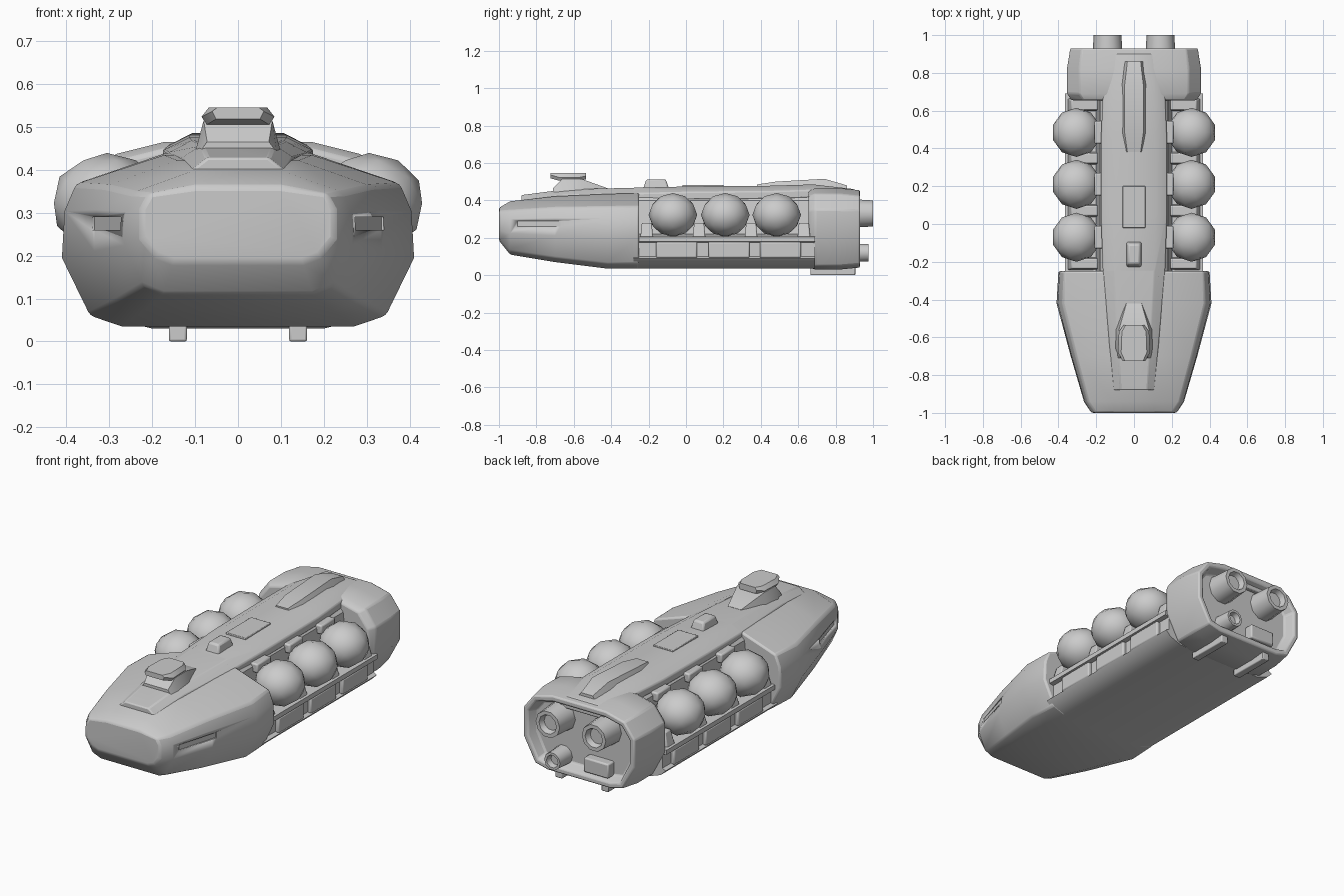
import bpy, bmesh, math
from mathutils import Vector

if "Cube" in bpy.data.objects:
    bpy.data.objects.remove(bpy.data.objects["Cube"], do_unlink=True)

grey = bpy.data.materials.new("hull_grey")
grey.use_nodes = True
grey.diffuse_color = (0.6, 0.6, 0.6, 1)
grey.node_tree.nodes["Principled BSDF"].inputs["Base Color"].default_value = (0.6, 0.6, 0.6, 1)


def finish(bm, name, angle=35, bevel=0.0):
    bmesh.ops.recalc_face_normals(bm, faces=bm.faces)
    mesh = bpy.data.meshes.new(name)
    bm.to_mesh(mesh)
    bm.free()
    ob = bpy.data.objects.new(name, mesh)
    bpy.context.collection.objects.link(ob)
    mesh.materials.append(grey)
    if bevel:
        mod = ob.modifiers.new("soft_edges", 'BEVEL')
        mod.width = bevel
        mod.segments = 2
        mod.limit_method = 'ANGLE'
    bpy.ops.object.select_all(action='DESELECT')
    ob.select_set(True)
    bpy.context.view_layer.objects.active = ob
    bpy.ops.object.shade_smooth_by_angle(angle=math.radians(angle))
    return ob


def loft(name, sections, angle=35, bevel=0.0, recess=0.0):
    """Join mirrored half sections [(y, [(x, z), ...]), ...] into a closed body."""
    bm = bmesh.new()
    rings = []
    for y, half in sections:
        full = half + [(-x, z) for x, z in reversed(half)]
        rings.append([bm.verts.new((x, y, z)) for x, z in full])
    n = len(rings[0])
    for a, b in zip(rings, rings[1:]):
        for i in range(n):
            j = (i + 1) % n
            bm.faces.new((a[i], a[j], b[j], b[i]))
    bm.faces.new(rings[0])
    end = bm.faces.new(rings[-1])
    bmesh.ops.recalc_face_normals(bm, faces=bm.faces)
    if recess:
        bmesh.ops.inset_region(bm, faces=[end], thickness=0.03)
        bmesh.ops.inset_region(bm, faces=[end], thickness=0.02, depth=-recess)
    return finish(bm, name, angle, bevel)


def box(name, centre, size, bevel=0.006, taper=1.0, turn=0.0):
    bm = bmesh.new()
    bmesh.ops.create_cube(bm, size=1)
    for v in bm.verts:
        k = taper if v.co.z > 0 else 1
        v.co = Vector((v.co.x * size[0] * k, v.co.y * size[1] * k, v.co.z * size[2]))
    ob = finish(bm, name, 35, bevel)
    ob.location = centre
    ob.rotation_euler.z = turn
    return ob


def nozzle(name, x, z, radius, start, end):
    """Tapered tube with a shallow mouth, pointing backwards."""
    rings = [(radius, start), (radius * 0.86, end), (radius * 0.62, end), (radius * 0.5, end - 0.03)]
    bm = bmesh.new()
    loops = []
    for r, y in rings:
        loops.append([bm.verts.new((x + r * math.cos(t * math.tau / 10), y, z + r * math.sin(t * math.tau / 10)))
                      for t in range(10)])
    for a, b in zip(loops, loops[1:]):
        for i in range(10):
            bm.faces.new((a[i], a[(i + 1) % 10], b[(i + 1) % 10], b[i]))
    bm.faces.new(loops[0])
    bm.faces.new(loops[-1])
    finish(bm, name, 40)


# Wedge shaped bow with a broad blunt nose and sloping shoulders
shape = [(0.66, 0), (0.84, 0.06), (1, 0.38), (0.985, 0.64), (0.92, 0.79), (0.42, 0.95)]
nose = [(0.15, 0.185), (0.19, 0.20), (0.225, 0.24), (0.225, 0.31), (0.205, 0.345), (0.10, 0.36)]
stations = [(-0.94, 0.265, 0.11, 0.41), (-0.7, 0.335, 0.07, 0.44),
            (-0.42, 0.41, 0.035, 0.455), (-0.25, 0.40, 0.035, 0.46)]
bow = loft("bow_hull", [(-1.0, nose)] + [(y, [(w * u, lo + (hi - lo) * v) for u, v in shape])
                                         for y, w, lo, hi in stations], 45, 0.01)

# Slots cut in the bow cheeks
for side, tag in ((1, "left"), (-1, "right")):
    cutter = box(tag + "_slot_cutter", (side * 0.315, -0.79, 0.275), (0.03, 0.24, 0.03), 0, 1, -side * 0.28)
    cutter.hide_render = True
    cutter.hide_viewport = True
    cutter.display_type = 'WIRE'
    cut = bow.modifiers.new(tag + "_slot", 'BOOLEAN')
    cut.operation = 'DIFFERENCE'
    cut.object = cutter

# Middle body: keel, shallow side groove, tank shelf and central wall
middle = [(0.26, 0.035), (0.33, 0.06), (0.36, 0.09), (0.34, 0.10), (0.34, 0.175),
          (0.365, 0.18), (0.365, 0.205), (0.20, 0.22), (0.18, 0.40), (0.13, 0.455)]
loft("middle_body", [(-0.28, middle), (0.69, middle)])

# Stern block with a recessed back
stern = [(0.20, 0.03), (0.28, 0.05), (0.355, 0.19), (0.355, 0.35), (0.29, 0.435), (0.17, 0.465)]


def shrink(k):
    return [(x * k, 0.245 + (z - 0.245) * k) for x, z in stern]


loft("stern_block", [(0.655, shrink(0.93)), (0.69, stern), (0.82, stern), (0.93, shrink(0.95))],
     32, 0.008, recess=0.055)

# Raised spine along the top
loft("spine", [(y, [(w, z - 0.07), (w, z - 0.03), (w * 0.65, z)]) for y, w, z in
               ((-0.88, 0.11, 0.428), (-0.65, 0.13, 0.458), (-0.25, 0.165, 0.468),
                (0.05, 0.175, 0.475), (0.45, 0.175, 0.478), (0.68, 0.165, 0.485), (0.90, 0.14, 0.46))], 35, 0.006)
loft("rear_ridge", [(y, [(w, 0.46), (w * 0.7, z)]) for y, w, z in
                    ((0.38, 0.05, 0.485), (0.48, 0.07, 0.50), (0.74, 0.07, 0.515), (0.86, 0.05, 0.48))])

# Bridge tower with overhanging head
loft("bridge_neck", [(y, [(w, 0.44), (w * 0.8, z)]) for y, w, z in
                     ((-0.71, 0.09, 0.465), (-0.66, 0.10, 0.515), (-0.56, 0.10, 0.515), (-0.42, 0.05, 0.465))])
loft("bridge_head", [(y, [(w * 0.85, lo), (w, lo + 0.018), (w * 0.8, 0.545)]) for y, w, lo in
                     ((-0.725, 0.06, 0.518), (-0.68, 0.085, 0.505), (-0.57, 0.08, 0.505), (-0.535, 0.055, 0.512))])

# Small dorsal hatches
box("dorsal_turret", (0, -0.16, 0.485), (0.085, 0.14, 0.055), 0.01, 0.75)
box("dorsal_plate", (0, 0.09, 0.477), (0.12, 0.22, 0.012), 0.003)

# Spherical tanks, saddles and side fittings
for side, tag in ((1, "left"), (-1, "right")):
    for i, y in enumerate((-0.07, 0.21, 0.485)):
        bm = bmesh.new()
        bmesh.ops.create_icosphere(bm, subdivisions=2, radius=0.13)
        tank = finish(bm, f"{tag}_tank_{i + 1}", 40)
        tank.location = (side * 0.305, y, 0.322)
        tank.scale.z = 0.9
        box(f"{tag}_tank_arm_{i + 1}", (side * 0.18, y, 0.395), (0.06, 0.12, 0.05), 0.008)
        box(f"{tag}_groove_unit_{i + 1}", (side * 0.338, y + 0.02, 0.135), (0.045, 0.22, 0.085), 0.008)
    for i, y in enumerate((-0.21, 0.07, 0.348, 0.63)):
        box(f"{tag}_saddle_{i + 1}", (side * 0.26, y, 0.235), (0.19, 0.07, 0.09), 0.006, 0.75)
    box(tag + "_landing_skid", (side * 0.14, 0.785, 0.025), (0.042, 0.24, 0.05), 0.005)

# Engines
nozzle("left_main_engine", 0.14, 0.33, 0.085, 0.82, 1.0)
nozzle("right_main_engine", -0.14, 0.33, 0.085, 0.82, 1.0)
nozzle("lower_engine", 0.13, 0.12, 0.056, 0.82, 0.975)
box("stern_housing", (-0.10, 0.875, 0.125), (0.15, 0.10, 0.08), 0.008)
